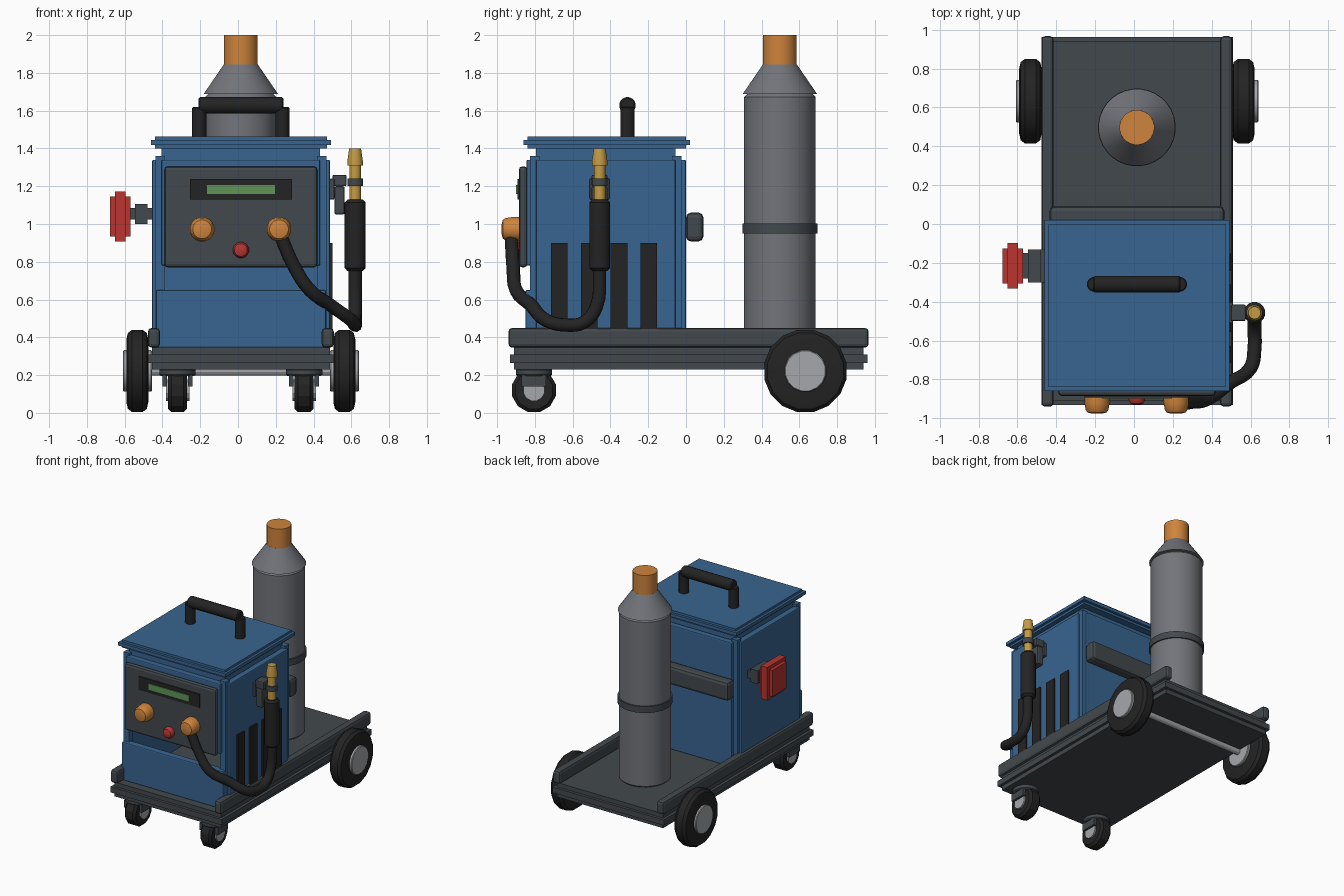
import bpy, bmesh, math
from mathutils import Vector

cube = bpy.data.objects.get("Cube")
if cube:
    bpy.data.objects.remove(cube, do_unlink=True)


def material(name, *rgb):
    m = bpy.data.materials.new(name)
    m.use_nodes = True
    m.diffuse_color = (*rgb, 1)
    m.node_tree.nodes["Principled BSDF"].inputs["Base Color"].default_value = (*rgb, 1)
    return m


BLUE = material("housing blue", 0.04, 0.13, 0.28)
SLATE = material("slate grey", 0.055, 0.066, 0.074)
BLACK = material("rubber black", 0.017, 0.017, 0.017)
ORANGE = material("orange", 0.62, 0.23, 0.045)
GREY = material("bottle grey", 0.17, 0.175, 0.195)
SILVER = material("silver", 0.38, 0.39, 0.41)
RED = material("red", 0.48, 0.035, 0.03)
GREEN = material("screen green", 0.11, 0.30, 0.09)
BRASS = material("brass", 0.55, 0.33, 0.06)
MID = 0.015  # centre line of the machine


def finish(name, bm, mat):
    bmesh.ops.recalc_face_normals(bm, faces=bm.faces)
    mesh = bpy.data.meshes.new(name)
    bm.to_mesh(mesh)
    bm.free()
    mesh.materials.append(mat)
    obj = bpy.data.objects.new(name, mesh)
    bpy.context.collection.objects.link(obj)
    return obj


def smooth(obj):
    bpy.ops.object.select_all(action="DESELECT")
    obj.select_set(True)
    bpy.context.view_layer.objects.active = obj
    bpy.ops.object.shade_smooth_by_angle(angle=math.radians(28))


def box(name, mat, x, y, z, bevel=0):
    """Box from its (min, max) range on each axis."""
    bm = bmesh.new()
    bmesh.ops.create_cube(bm, size=1)
    for v in bm.verts:
        v.co = [lo + (c + 0.5) * (hi - lo) for c, (lo, hi) in zip(v.co, (x, y, z))]
    if bevel:
        bmesh.ops.bevel(bm, geom=bm.edges[:], offset=bevel, segments=2,
                        profile=0.5, affect="EDGES")
    return finish(name, bm, mat)


def stepped(name, mat, x, y, z, axis, step, third):
    """Slab with a wider middle layer along one axis."""
    box(name + "_core", mat, x, y, z)
    r = [x, y, z]
    for i in range(3):
        lo, hi = r[i]
        s = third if i == axis else -step
        r[i] = (lo + s, hi - s)
    box(name + "_rim", mat, *r)


def lathe(name, mat, origin, axis, profile, sides=24):
    """Turned part: profile is (radius, distance) along the axis."""
    bm = bmesh.new()
    turn = Vector((0, 0, 1)).rotation_difference(Vector(axis))
    rings = []
    for r, h in profile:
        ring = []
        for i in range(sides):
            a = 2 * math.pi * (i + 0.5) / sides
            ring.append(bm.verts.new(Vector(origin) + turn @ Vector((r * math.cos(a), r * math.sin(a), h))))
        rings.append(ring)
    for a, b in zip(rings, rings[1:]):
        for i in range(sides):
            j = (i + 1) % sides
            bm.faces.new((a[i], a[j], b[j], b[i]))
    bm.faces.new(rings[0])
    bm.faces.new(rings[-1])
    obj = finish(name, bm, mat)
    smooth(obj)
    return obj


def rod(name, mat, origin, axis, r, lo, hi, sides=24, bevel=0):
    profile = [(r, lo), (r, hi)]
    if bevel:
        profile = [(r - bevel, lo), (r, lo + bevel), (r, hi - bevel), (r - bevel, hi)]
    return lathe(name, mat, origin, axis, profile, sides)


X, FRONT, UP = (1, 0, 0), (0, -1, 0), (0, 0, 1)

# Cart deck and side rails
stepped("deck", SLATE, (-0.455, 0.487), (-0.91, 0.94), (0.23, 0.345), 2, 0.022, 0.035)
for side, x in (("right", -0.445), ("left", 0.475)):
    box(side + "_rail", SLATE, (x - 0.032, x + 0.032), (-0.94, 0.967), (0.345, 0.45), 0.02)

# Rear wheels and axle
rod("axle", SILVER, (MID, 0.632, 0.222), X, 0.025, -0.52, 0.52, 12)
for side, s in (("right", -1), ("left", 1)):
    c = (MID + s * 0.548, 0.632, 0.222)
    lathe(side + "_rear_tyre", BLACK, c, X,
          [(0.17, -0.058), (0.205, -0.05), (0.222, -0.028), (0.222, 0.028), (0.205, 0.05), (0.17, 0.058)], 16)
    rod(side + "_rear_hub", SILVER, c, X, 0.112, -0.075, 0.077, 16, 0.005)

# Front casters
for side, s in (("right", -1), ("left", 1)):
    x = MID + s * 0.335
    c = (x, -0.805, 0.12)
    rod(side + "_caster_tyre", BLACK, c, X, 0.12, -0.05, 0.05, 12, 0.018)
    rod(side + "_caster_hub", SILVER, c, X, 0.058, -0.062, 0.062, 12)
    rod(side + "_caster_pivot", SLATE, (x, -0.805, 0), UP, 0.098, 0.195, 0.235, 16, 0.008)
    for t in (-1, 1):
        fx = x + t * 0.068
        box(side + "_caster_fork", SLATE, (fx - 0.012, fx + 0.012), (-0.87, -0.74), (0.14, 0.2))

# Open-fronted housing
for side, x in (("right", -0.455), ("left", 0.437)):
    box(side + "_panel", BLUE, (x, x + 0.05), (-0.795, -0.055), (0.345, 1.34), 0.008)
box("back_panel", BLUE, (-0.405, 0.435), (-0.05, 0), (0.345, 1.34), 0.008)
box("upper_front_panel", BLUE, (-0.405, 0.435), (-0.845, -0.795), (0.78, 1.34), 0.008)
box("lower_front_panel", BLUE, (-0.435, 0.465), (-0.85, -0.795), (0.345, 0.65), 0.008)
for x in (-0.412, 0.444):
    for y in (-0.8, -0.05):
        box("corner_post", BLUE, (x - 0.025, x + 0.025), (y - 0.025, y + 0.025), (0.345, 1.36))
box("neck", BLUE, (-0.405, 0.435), (-0.795, -0.055), (1.3, 1.405))
stepped("lid", BLUE, (-0.44, 0.472), (-0.84, 0), (1.4, 1.462), 2, 0.02, 0.018)

# Side vents
for i in range(4):
    y = -0.715 + i * 0.158
    box("vent", BLACK, (0.485, 0.499), (y, y + 0.088), (0.42, 0.9))

# Carrying handle
for x in (-0.205, 0.235):
    rod("handle_leg", BLACK, (x, -0.31, 0), UP, 0.038, 1.45, 1.62, 16, 0.006)
rod("handle_bar", BLACK, (MID, -0.31, 1.628), X, 0.044, -0.225, 0.225, 16, 0.008)

# Control panel
box("control_panel", SLATE, (-0.39, 0.42), (-0.885, -0.84), (0.77, 1.305), 0.018)
box("display_frame", BLACK, (-0.255, 0.285), (-0.893, -0.88), (1.13, 1.238))
box("display_screen", GREEN, (-0.165, 0.195), (-0.899, -0.89), (1.158, 1.207))
for side, x in (("right", -0.19), ("left", 0.217)):
    lathe(side + "_knob", ORANGE, (x, -0.88, 0.972), FRONT,
          [(0.066, 0), (0.066, 0.04), (0.06, 0.075), (0.05, 0.09), (0.025, 0.096)], 16)
lathe("push_button", RED, (MID, -0.88, 0.862), FRONT,
      [(0.043, 0), (0.043, 0.025), (0.034, 0.043), (0.015, 0.05)], 16)

# Rear bumper
box("rear_bumper", SLATE, (-0.435, 0.465), (0, 0.092), (0.908, 1.06), 0.025)

# Mains switch on the right side
box("switch_base", SLATE, (-0.49, -0.45), (-0.3, -0.13), (1.025, 1.085))
box("switch_collar", SLATE, (-0.545, -0.48), (-0.3, -0.13), (1.0, 1.105))
box("switch_neck", SLATE, (-0.575, -0.54), (-0.28, -0.15), (1.025, 1.085))
stepped("switch_lever", RED, (-0.677, -0.57), (-0.305, -0.125), (0.935, 1.145), 0, 0.027, 0.026)

# Gas bottle
bottle = (MID, 0.497, 0)
rod("gas_bottle", GREY, bottle, UP, 0.19, 0.34, 1.69, 32, 0.018)
lathe("bottle_shoulder", GREY, bottle, UP, [(0.198, 1.688), (0.09, 1.845)], 32)
rod("bottle_valve", ORANGE, bottle, UP, 0.09, 1.84, 2.0)
rod("bottle_strap", SLATE, bottle, UP, 0.2, 0.95, 1.002, 32)

# Torch holster
box("holster_plate", SLATE, (0.485, 0.51), (-0.51, -0.405), (1.13, 1.24), 0.005)
box("holster_hook", SLATE, (0.51, 0.565), (-0.5, -0.415), (1.05, 1.2), 0.01)
box("holster_arm", SLATE, (0.5, 0.575), (-0.5, -0.415), (1.2, 1.26), 0.008)
rod("holster_ring", SLATE, (0.62, -0.457, 0), UP, 0.042, 1.2, 1.24, 16)

# Torch
torch = (0.62, -0.457, 0)
rod("torch_grip", BLACK, torch, UP, 0.056, 0.75, 1.13, 16, 0.016)
rod("torch_neck", BRASS, torch, UP, 0.031, 1.11, 1.32, 16)
lathe("torch_nozzle", BRASS, torch, UP, [(0.042, 1.31), (0.042, 1.33), (0.032, 1.4)], 16)

# Hose from the left knob to the torch
path = [(0.22, -0.925, 0.95), (0.3, -0.915, 0.77), (0.38, -0.9, 0.65),
        (0.49, -0.82, 0.57), (0.6, -0.74, 0.49), (0.62, -0.64, 0.465),
        (0.62, -0.54, 0.48), (0.62, -0.475, 0.56), (0.62, -0.457, 0.76)]
curve = bpy.data.curves.new("hose", "CURVE")
curve.dimensions = "3D"
curve.bevel_depth = 0.036
curve.bevel_resolution = 3
curve.resolution_u = 4
curve.use_fill_caps = True
spline = curve.splines.new("BEZIER")
spline.bezier_points.add(len(path) - 1)
for p, co in zip(spline.bezier_points, path):
    p.co = co
    p.handle_left_type = p.handle_right_type = "AUTO"
curve.materials.append(BLACK)
bpy.context.collection.objects.link(bpy.data.objects.new("hose", curve))
